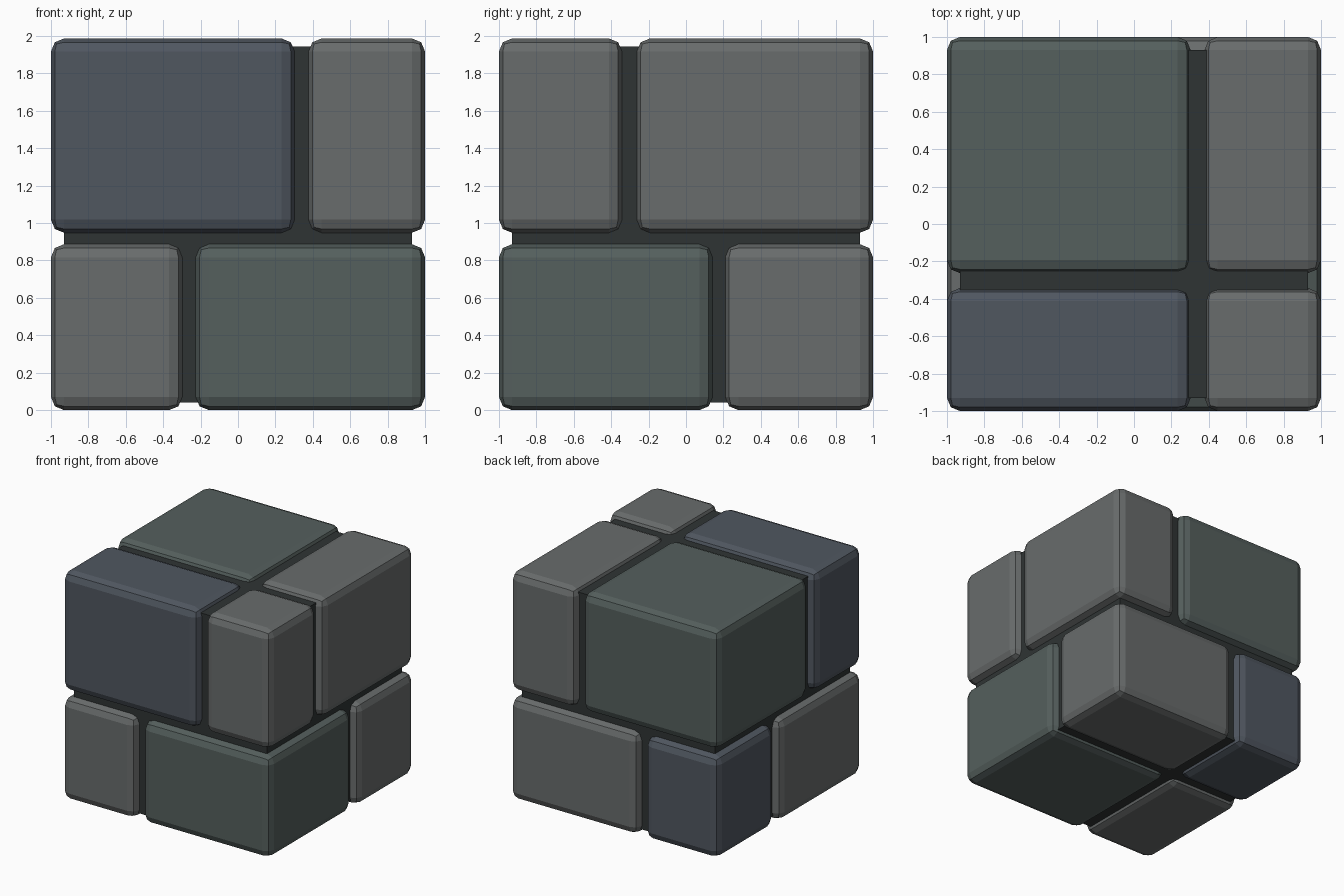
import bpy

if "Cube" in bpy.data.objects:
    bpy.data.objects.remove(bpy.data.objects["Cube"])


def material(name, rgb):
    m = bpy.data.materials.new(name)
    m.diffuse_color = (*rgb, 1)
    m.use_nodes = True
    m.node_tree.nodes["Principled BSDF"].inputs["Base Color"].default_value = m.diffuse_color
    return m


GREY = material("grey_stone", (0.14, 0.15, 0.15))
GREEN = material("green_stone", (0.09, 0.115, 0.11))
BLUE = material("blue_stone", (0.08, 0.095, 0.118))
DARK = material("dark_mortar", (0.028, 0.034, 0.034))


def box(name, xs, ys, zs, mat, bevel=0.0):
    """Axis-aligned box between the given ranges, with optional rounded edges."""
    centre = [(a + b) / 2 for a, b in (xs, ys, zs)]
    size = [b - a for a, b in (xs, ys, zs)]
    bpy.ops.mesh.primitive_cube_add(size=1, location=centre)
    ob = bpy.context.object
    ob.name = name
    ob.scale = size
    bpy.ops.object.transform_apply(location=False, rotation=False, scale=True)
    ob.data.materials.append(mat)
    if bevel:
        mod = ob.modifiers.new("rounded_edges", "BEVEL")
        mod.width = bevel
        mod.segments = 2
    return ob


# Recessed core seen in the joints
box("mortar_core", (-0.93, 0.93), (-0.93, 0.93), (0.04, 1.943), DARK)

# Each course: name, z range, x ranges, y ranges, colours (front row, then back row)
courses = [
    ("lower", (0.0, 0.887), [(-1, -0.298), (-0.226, 1)], [(-1, 0.142), (0.21, 1)],
     [[GREY, GREEN], [BLUE, GREY]]),
    ("upper", (0.948, 1.987), [(-1, 0.303), (0.377, 1)], [(-1, -0.342), (-0.263, 1)],
     [[BLUE, GREY], [GREEN, GREY]]),
]
for course, zs, x_ranges, y_ranges, colours in courses:
    for row, ys, mats in zip(("front", "back"), y_ranges, colours):
        for side, xs, mat in zip(("left", "right"), x_ranges, mats):
            box(f"{course}_{row}_{side}_stone", xs, ys, zs, mat, 0.07)
